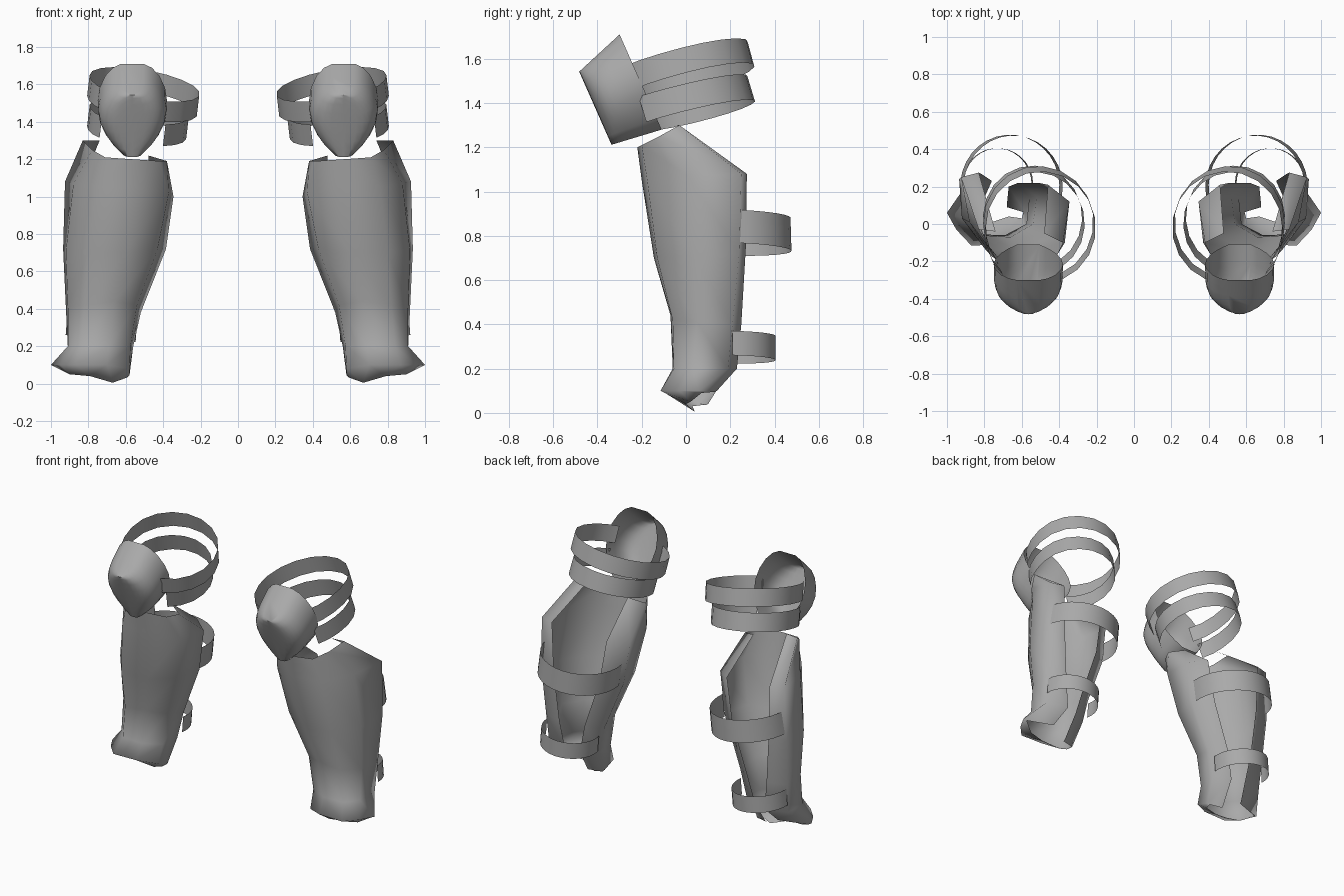
import bpy, math

if "Cube" in bpy.data.objects:
    bpy.data.objects.remove(bpy.data.objects["Cube"])

steel = bpy.data.materials.new("plain grey")
steel.diffuse_color = (0.4, 0.4, 0.4, 1)
steel.use_nodes = True
steel.node_tree.nodes["Principled BSDF"].inputs["Base Color"].default_value = steel.diffuse_color


def sheet(name, rows, caps=False, angle=60):
    """Loft a sheet through rows of points (top to bottom) and mirror it to the other leg."""
    n = len(rows[0])
    verts = [p for r in rows for p in r]
    faces = [(i * n + j, (i + 1) * n + j, (i + 1) * n + j + 1, i * n + j + 1)
             for i in range(len(rows) - 1) for j in range(n - 1)]
    if caps:
        faces.append(tuple(range(n)))
        faces.append(tuple(reversed(range(len(verts) - n, len(verts)))))
    mesh = bpy.data.meshes.new(name)
    mesh.from_pydata(verts, [], faces)
    mesh.materials.append(steel)
    ob = bpy.data.objects.new(name, mesh)
    bpy.context.collection.objects.link(ob)
    bpy.ops.object.select_all(action='DESELECT')
    ob.select_set(True)
    bpy.context.view_layer.objects.active = ob
    bpy.ops.object.shade_smooth_by_angle(angle=math.radians(angle))
    mir = ob.modifiers.new("other_leg", 'MIRROR')
    mir.use_mirror_merge = False
    return ob


# Shin guard: rails from the inner back edge, round the front, to the outer back edge
rails = [
    [(.48, -.05, 1.22), (.46, .21, 1.02), (.51, .22, .72), (.62, .22, .40), (.67, .20, .20), (.68, .10, .04)],
    [(.38, -.10, 1.19), (.345, .12, 1.0), (.385, .13, .72), (.52, .15, .38), (.56, .14, .20), (.58, .06, .045)],
    [(.42, -.18, 1.19), (.37, -.10, 1.02), (.43, -.06, .72), (.54, .00, .42), (.575, .00, .20), (.58, -.04, .08)],
    [(.57, -.22, 1.20), (.55, -.20, 1.05), (.60, -.145, .70), (.66, -.07, .44), (.69, -.06, .20), (.70, -.11, .10)],
    [(.71, -.20, 1.21), (.76, -.175, 1.05), (.80, -.13, .70), (.82, -.06, .42), (.84, -.055, .20), (.87, -.115, .10)],
    [(.78, -.12, 1.25), (.88, .01, 1.07), (.92, .03, .71), (.91, .05, .41), (.91, .03, .20), (.95, -.03, .10)],
    [(.83, -.03, 1.30), (.925, .25, 1.08), (.935, .24, .72), (.92, .21, .40), (.91, .19, .20), (1.0, .06, .10)],
    [(.74, -.04, 1.30), (.83, .275, 1.08), (.82, .27, .74), (.79, .25, .40), (.76, .23, .20), (.80, .14, .10)],
]
# Last row is the lip turning back under the front edge
lip = [(.68, .09, .035), (.59, .07, .035), (.60, .03, .03), (.67, .04, .005),
       (.79, .00, .04), (.90, .02, .05), (.98, .07, .09), (.80, .13, .095)]
sheet("shin_guard", [list(r) for r in zip(*rails)] + [lip], angle=100)


# Knee cup: deep rounded shell whose open rim faces back and up
def knee_row(t_rim, t_front, w, n=16):
    row = []
    for j in range(n + 1):
        a = math.pi * j / n
        c = 0 if 2 * j == n else math.cos(a)
        s = max(math.sin(a), 0) ** 0.5
        x = math.copysign(abs(c) ** 0.62, c) * w
        d = 0.235 * s
        t = t_rim + (t_front - t_rim) * s
        row.append((.565 - x, -.205 - .915 * d - .404 * t,
                    1.495 - .404 * d + .915 * t))
    return row


widths = [(0, .06), (.05, .105), (.15, .145), (.3, .175), (.45, .185),
          (.6, .176), (.75, .148), (.88, .11), (1, .06)]
sheet("knee_cup", [knee_row(.235 - .47 * v, .155 - .361 * v, w) for v, w in widths], True)


# Straps: tilted elliptical bands, angles counted from the outer side round the back
def strap(name, cx, cy, cz, rx, ry, a0, a1, height, slope_x, slope_y, lean_x, lean_y, n=16):
    rows = []
    for h in (height / 2, -height / 2):
        row = []
        for j in range(n + 1):
            a = math.radians(a0 + (a1 - a0) * j / n)
            c, s = math.cos(a), math.sin(a)
            if c > 0 and s < 0:          # the outer front end runs straighter
                c = c ** 0.6
            x, y = rx * c, ry * s
            row.append((cx + x - lean_x * h, cy + y - lean_y * h,
                        cz + slope_x * x + slope_y * y + h))
        rows.append(row)
    sheet(name, rows)


strap("upper_knee_strap", .505, -.005, 1.545, .295, .30, -58, 247, .11, .17, .26, .12, .27)
strap("lower_knee_strap", .535, .02, 1.40, .265, .275, -52, 238, .115, .12, .24, .12, .3)
strap("upper_calf_strap", .655, .20, .815, .265, .275, 5, 190, .15, .11, -.03, .12, .03)
strap("lower_calf_strap", .73, .21, .297, .187, .195, 0, 190, .11, .10, -.02, .08, 0)
